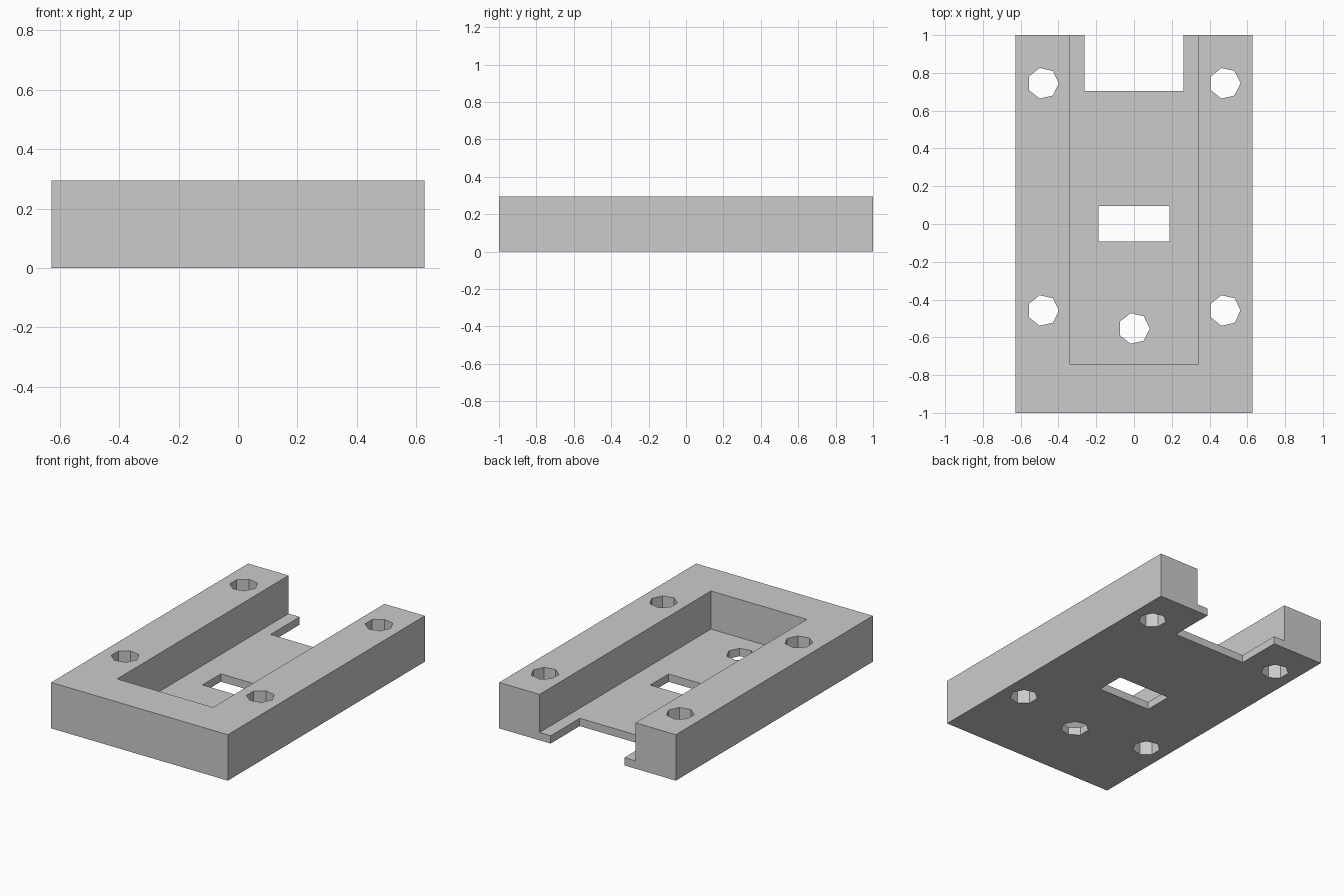
import bpy
import math

cube = bpy.data.objects.get("Cube")
if cube:
    bpy.data.objects.remove(cube, do_unlink=True)

HALF_WIDTH, HEIGHT, FLOOR = 0.628, 0.295, 0.05

grey = bpy.data.materials.new("plain grey")
grey.use_nodes = True
colour = (0.6, 0.6, 0.6, 1)
grey.diffuse_color = colour
grey.node_tree.nodes["Principled BSDF"].inputs["Base Color"].default_value = colour


def box(name, low, high):
    centre = [(a + b) / 2 for a, b in zip(low, high)]
    bpy.ops.mesh.primitive_cube_add(size=1, location=centre)
    obj = bpy.context.object
    obj.name = name
    obj.scale = [b - a for a, b in zip(low, high)]
    bpy.ops.object.transform_apply(location=True, rotation=False, scale=True)
    return obj


def hole(name, x, y):
    # Seven-sided drill with one corner pointing to +x
    bpy.ops.mesh.primitive_cylinder_add(vertices=7, radius=0.083, depth=1,
                                        location=(x, y, 0.1),
                                        rotation=(0, 0, -math.pi / 2))
    obj = bpy.context.object
    obj.name = name
    bpy.ops.object.transform_apply(location=True, rotation=True, scale=True)
    return obj


def cut(target, cutter):
    mod = target.modifiers.new("cut", 'BOOLEAN')
    mod.operation = 'DIFFERENCE'
    mod.solver = 'EXACT'
    mod.object = cutter
    bpy.context.view_layer.objects.active = target
    bpy.ops.object.modifier_apply(modifier=mod.name)
    bpy.data.objects.remove(cutter, do_unlink=True)


# Solid block of the tray
tray = box("mounting_tray", (-HALF_WIDTH, -1, 0), (HALF_WIDTH, 1, HEIGHT))

# Pocket open at the back, back notch and floor window
cut(tray, box("pocket", (-0.341, -0.74, FLOOR), (0.341, 1.2, 0.6)))
cut(tray, box("back_notch", (-0.262, 0.705, -0.2), (0.262, 1.2, 0.6)))
cut(tray, box("floor_window", (-0.188, -0.092, -0.2), (0.188, 0.094, 0.6)))

# Screw holes through the rails, and one through the floor
for side in (-1, 1):
    for y in (-0.458, 0.745):
        cut(tray, hole("rail_hole", side * 0.481, y))
cut(tray, hole("floor_hole", 0, -0.553))

tray.data.materials.clear()
tray.data.materials.append(grey)
for face in tray.data.polygons:
    face.material_index = 0
    face.use_smooth = False
